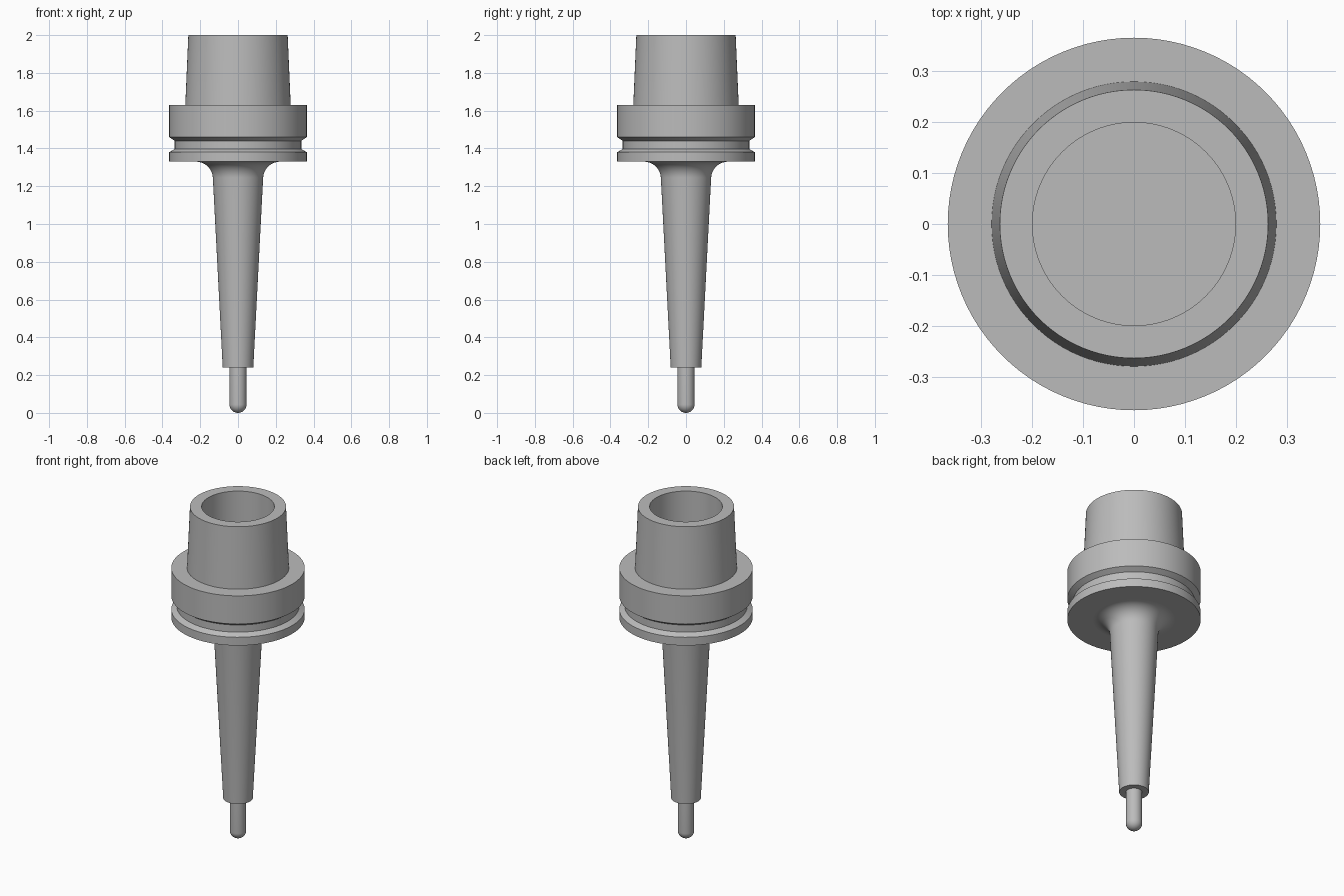
import bpy, bmesh
from math import sin, cos, pi, radians

cube = bpy.data.objects.get("Cube")
if cube:
    bpy.data.objects.remove(cube, do_unlink=True)

steel = bpy.data.materials.new("steel_grey")
steel.use_nodes = True
colour = (0.5, 0.5, 0.5, 1)
steel.diffuse_color = colour
steel.node_tree.nodes["Principled BSDF"].inputs["Base Color"].default_value = colour


def arc(cx, cz, r, start, end, steps):
    """Points (radius, height) along a circular arc, angles in degrees."""
    angles = [radians(start + (end - start) * i / steps) for i in range(steps + 1)]
    return [(cx + r * cos(a), cz + r * sin(a)) for a in angles]


def lathe(name, profile, segments=96):
    """Turn a profile, listed from bottom to top on the outside, about the z axis."""
    bm = bmesh.new()
    verts = [bm.verts.new((r, 0, z)) for r, z in profile]
    edges = [bm.edges.new(pair) for pair in zip(verts, verts[1:])]
    bmesh.ops.spin(bm, geom=verts + edges, axis=(0, 0, 1), cent=(0, 0, 0),
                   angle=2 * pi, steps=segments)
    bmesh.ops.remove_doubles(bm, verts=bm.verts, dist=0.0001)
    bmesh.ops.dissolve_degenerate(bm, edges=bm.edges, dist=0.00001)
    bmesh.ops.recalc_face_normals(bm, faces=bm.faces)
    # Turn the shell outwards if its outermost wall faces the axis
    wall = max(bm.faces, key=lambda f: f.calc_center_median().xy.length
               * (abs(f.normal.z) < 0.5))
    if wall.normal.dot(wall.calc_center_median() * 1) < 0 and wall.normal.xy.dot(
            wall.calc_center_median().xy) < 0:
        bmesh.ops.reverse_faces(bm, faces=bm.faces)
    mesh = bpy.data.meshes.new(name)
    bm.to_mesh(mesh)
    bm.free()
    mesh.materials.append(steel)
    obj = bpy.data.objects.new(name, mesh)
    bpy.context.collection.objects.link(obj)
    bpy.ops.object.select_all(action="DESELECT")
    obj.select_set(True)
    bpy.context.view_layer.objects.active = obj
    bpy.ops.object.shade_smooth_by_angle(angle=radians(25))
    return obj


FLANGE_R, GROOVE_R = 0.365, 0.335
FLANGE_BOTTOM, FLANGE_TOP = 1.33, 1.63
SHANK_R, NECK_R, FILLET = 0.279, 0.133, 0.09
CUTTER_R, NECK_BOTTOM = 0.045, 0.24

# Hollow tapered shank with its blind bore
lathe("tapered_shank", [(SHANK_R, FLANGE_TOP), (0.263, 2), (0.199, 2),
                        (0.199, FLANGE_TOP), (0, FLANGE_TOP)])

# Flange with the gripper groove
lathe("grooved_flange", [(NECK_R + FILLET, FLANGE_BOTTOM), (FLANGE_R, FLANGE_BOTTOM),
                         (FLANGE_R, 1.38), (GROOVE_R, 1.397), (GROOVE_R, 1.44),
                         (FLANGE_R, 1.46), (FLANGE_R, FLANGE_TOP), (SHANK_R, FLANGE_TOP)])

# Slender neck, filleted into the flange
fillet = arc(NECK_R + FILLET, FLANGE_BOTTOM - FILLET, FILLET, 177, 90, 14)
lathe("tapered_neck", [(CUTTER_R, NECK_BOTTOM), (0.081, NECK_BOTTOM)] + fillet)

# Ball-ended cutter
ball = arc(0, CUTTER_R, CUTTER_R, -90, 0, 12)
lathe("ball_cutter", ball + [(CUTTER_R, NECK_BOTTOM)], 48)
